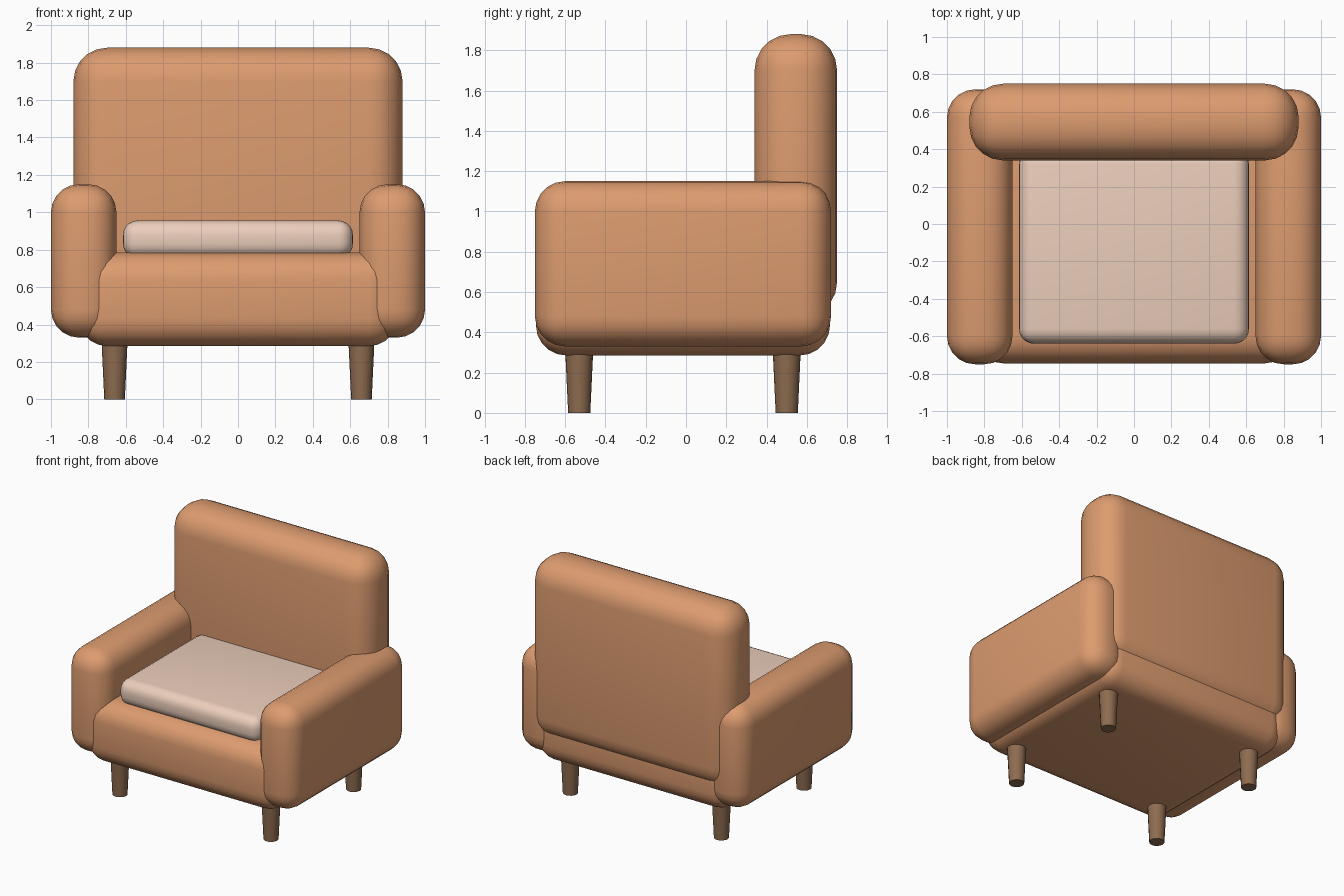
import bpy

if "Cube" in bpy.data.objects:
    bpy.data.objects.remove(bpy.data.objects["Cube"])


def material(name, rgb):
    m = bpy.data.materials.new(name)
    m.diffuse_color = (*rgb, 1)
    m.use_nodes = True
    m.node_tree.nodes["Principled BSDF"].inputs["Base Color"].default_value = m.diffuse_color
    return m


FABRIC = material("fabric", (0.72, 0.33, 0.16))
CUSHION = material("cushion_fabric", (0.84, 0.62, 0.50))
WOOD = material("wood", (0.27, 0.15, 0.08))


def finish(obj, name, mat):
    obj.name = name
    obj.data.materials.append(mat)
    bpy.ops.object.shade_smooth_by_angle()


def rounded_box(name, xs, ys, zs, radius, mat, segments=5):
    bounds = (xs, ys, zs)
    bpy.ops.mesh.primitive_cube_add(size=1, location=[(a + b) / 2 for a, b in bounds])
    obj = bpy.context.object
    obj.scale = [b - a for a, b in bounds]
    bpy.ops.object.transform_apply(location=False, rotation=False, scale=True)
    bevel = obj.modifiers.new("round_edges", 'BEVEL')
    bevel.width = radius
    bevel.segments = segments
    bpy.ops.object.modifier_apply(modifier=bevel.name)
    finish(obj, name, mat)


# Upholstered body
rounded_box("base", (-0.85, 0.85), (-0.745, 0.715), (0.285, 0.785), 0.15, FABRIC)
rounded_box("backrest", (-0.88, 0.88), (0.34, 0.75), (0.47, 1.88), 0.18, FABRIC)
for side, name in ((-1, "left_arm"), (1, "right_arm")):
    rounded_box(name, sorted((side * 0.65, side * 1.0)), (-0.75, 0.72),
                (0.33, 1.15), 0.15, FABRIC)

# Seat cushion
rounded_box("seat_cushion", (-0.615, 0.615), (-0.64, 0.40), (0.755, 0.957), 0.08, CUSHION)

# Tapered legs
for y, row in ((-0.53, "front"), (0.50, "back")):
    for x, side in ((-0.66, "left"), (0.66, "right")):
        bpy.ops.mesh.primitive_cone_add(vertices=16, radius1=0.055, radius2=0.07,
                                        depth=0.32, location=(x, y, 0.16))
        finish(bpy.context.object, f"{row}_{side}_leg", WOOD)
